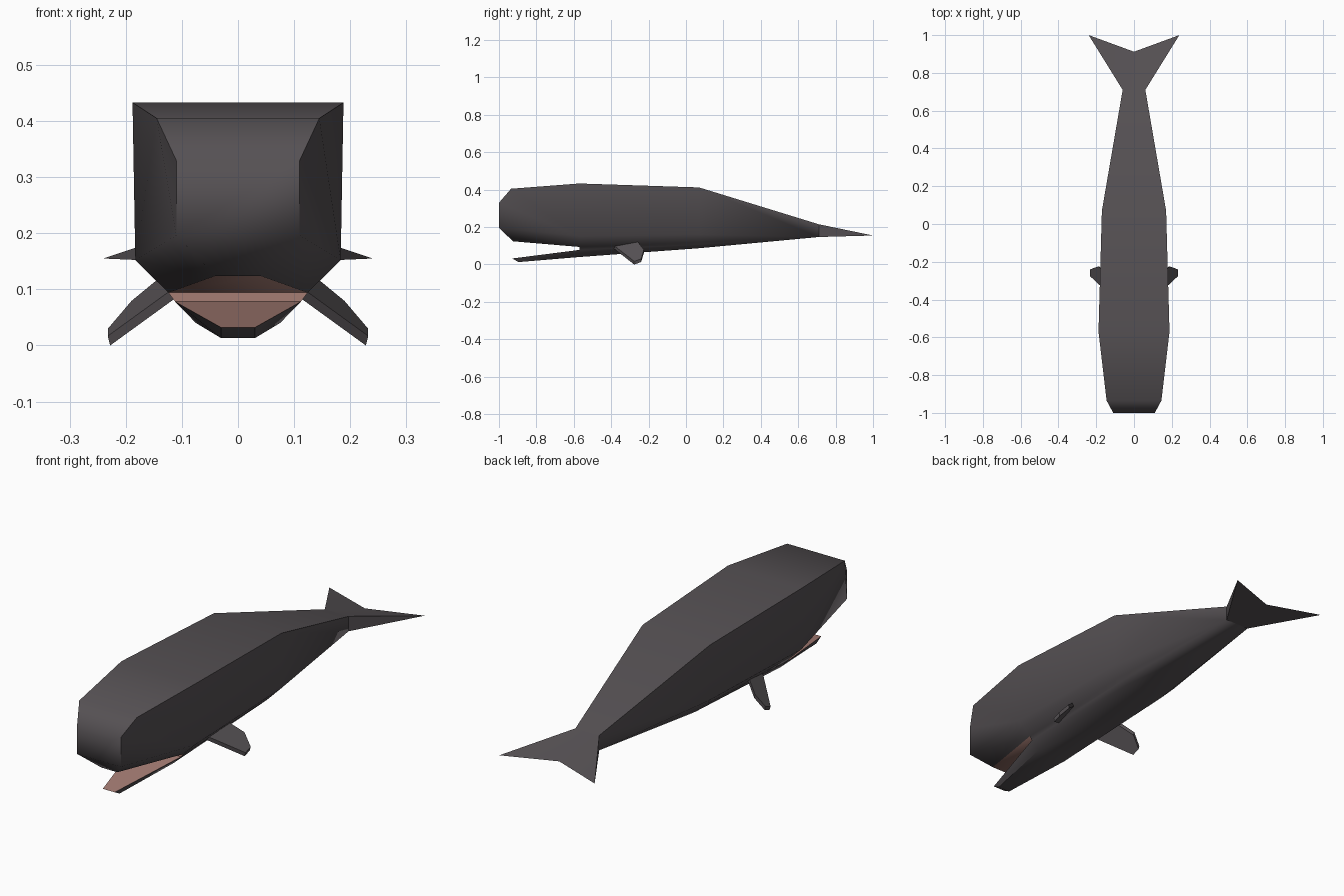
import bpy, bmesh, math

if "Cube" in bpy.data.objects:
    bpy.data.objects.remove(bpy.data.objects["Cube"])


def material(name, rgb):
    m = bpy.data.materials.new(name)
    m.diffuse_color = (*rgb, 1)
    m.use_nodes = True
    m.node_tree.nodes["Principled BSDF"].inputs["Base Color"].default_value = m.diffuse_color
    return m


SKIN = material("dark grey skin", (0.092, 0.082, 0.088))
MOUTH = material("pink mouth", (0.38, 0.205, 0.175))


def flip(p):
    return (-p[0], p[1], p[2])


class Builder:
    """Collects faces by coordinates, then welds them into one object."""

    def __init__(self):
        self.bm = bmesh.new()

    def face(self, pts, mat=0):
        f = self.bm.faces.new([self.bm.verts.new(p) for p in pts])
        f.material_index = mat

    def both(self, *pts):
        self.face(pts)
        self.face([flip(p) for p in reversed(pts)])

    def strip(self, chain, pink=()):
        # quads spanning left to right along a centre-line profile
        for i, (a, b) in enumerate(zip(chain, chain[1:])):
            self.face([a, b, flip(b), flip(a)], 1 if i in pink else 0)

    def finish(self, name, angle=50):
        bm = self.bm
        bmesh.ops.remove_doubles(bm, verts=bm.verts, dist=0.0005)
        bmesh.ops.recalc_face_normals(bm, faces=bm.faces)
        me = bpy.data.meshes.new(name)
        bm.to_mesh(me)
        bm.free()
        me.materials.append(SKIN)
        me.materials.append(MOUTH)
        ob = bpy.data.objects.new(name, me)
        bpy.context.collection.objects.link(ob)
        bpy.ops.object.select_all(action='DESELECT')
        ob.select_set(True)
        bpy.context.view_layer.objects.active = ob
        bpy.ops.object.shade_smooth_by_angle(angle=math.radians(angle))
        return ob


# Half cross-sections, top corner to belly corner
S = [(x, -0.57, z) for x, z in
     ((0.188, 0.433), (0.183, 0.152), (0.124, 0.094), (0.112, 0.078), (0.075, 0.040))]
T = [(x, 0.07, z) for x, z in
     ((0.17, 0.412), (0.168, 0.16), (0.128, 0.120), (0.114, 0.106), (0.095, 0.087))]
U_TOP, U_BOT = (0.06, 0.71, 0.215), (0.06, 0.71, 0.147)

# Head and lower jaw corners
A, B = (0.11, -1.0, 0.33), (0.145, -0.935, 0.405)
C, D = (0.11, -1.0, 0.196), (0.04, -0.925, 0.124)
J0, J1 = (0.03, -0.93, 0.032), (0.03, -0.895, 0.013)

# Body: centre strips, with the palate, mouth back and jaw top in pink
body = Builder()
body.strip([U_TOP, T[0], S[0], B, A, C, D, S[2], S[3], J0, J1, S[4], T[4], U_BOT, U_TOP],
           pink=(6, 7, 8))
# Body: flanks
for i in range(4):
    body.both(S[i], T[i], T[i + 1], S[i + 1])
body.both(T[0], U_TOP, U_BOT, T[1])
for i in range(1, 4):
    body.both(T[i], U_BOT, T[i + 1])
# Head and jaw sides
body.both(B, S[0], S[1])
body.both(A, B, S[1], C)
body.both(C, S[1], S[2], D)
body.both(J0, S[3], S[4], J1)
body.finish("whale_body")

# Tail flukes: wedge tapering to sharp tips and notch
TIP, NOTCH = (0.24, 1.0, 0.155), (0, 0.912, 0.158)
tail = Builder()
for p in (U_TOP, U_BOT):
    tail.face([p, NOTCH, flip(p)])
    tail.both(p, TIP, NOTCH)
tail.both(U_TOP, U_BOT, TIP)
tail.strip([U_TOP, U_BOT])
tail.finish("tail_flukes", 30)

# Flippers: tilted plates drooping outward from the body
PLAN = [(0.105, -0.395), (0.232, -0.277), (0.232, -0.24), (0.19, -0.225), (0.105, -0.28)]


def flipper_z(x, y):
    return 0.095 - 0.7 * (x - 0.12) + 0.35 * (y + 0.39 - (x - 0.12))


for name, side in (("right_flipper", 1), ("left_flipper", -1)):
    fl = Builder()
    top = [(side * x, y, flipper_z(x, y)) for x, y in PLAN]
    low = [(x - side * 0.004, y, z - 0.017) for x, y, z in top]
    fl.face(top)
    fl.face(low)
    for i in range(5):
        j = (i + 1) % 5
        fl.face([top[i], top[j], low[j], low[i]])
    fl.finish(name, 30)
